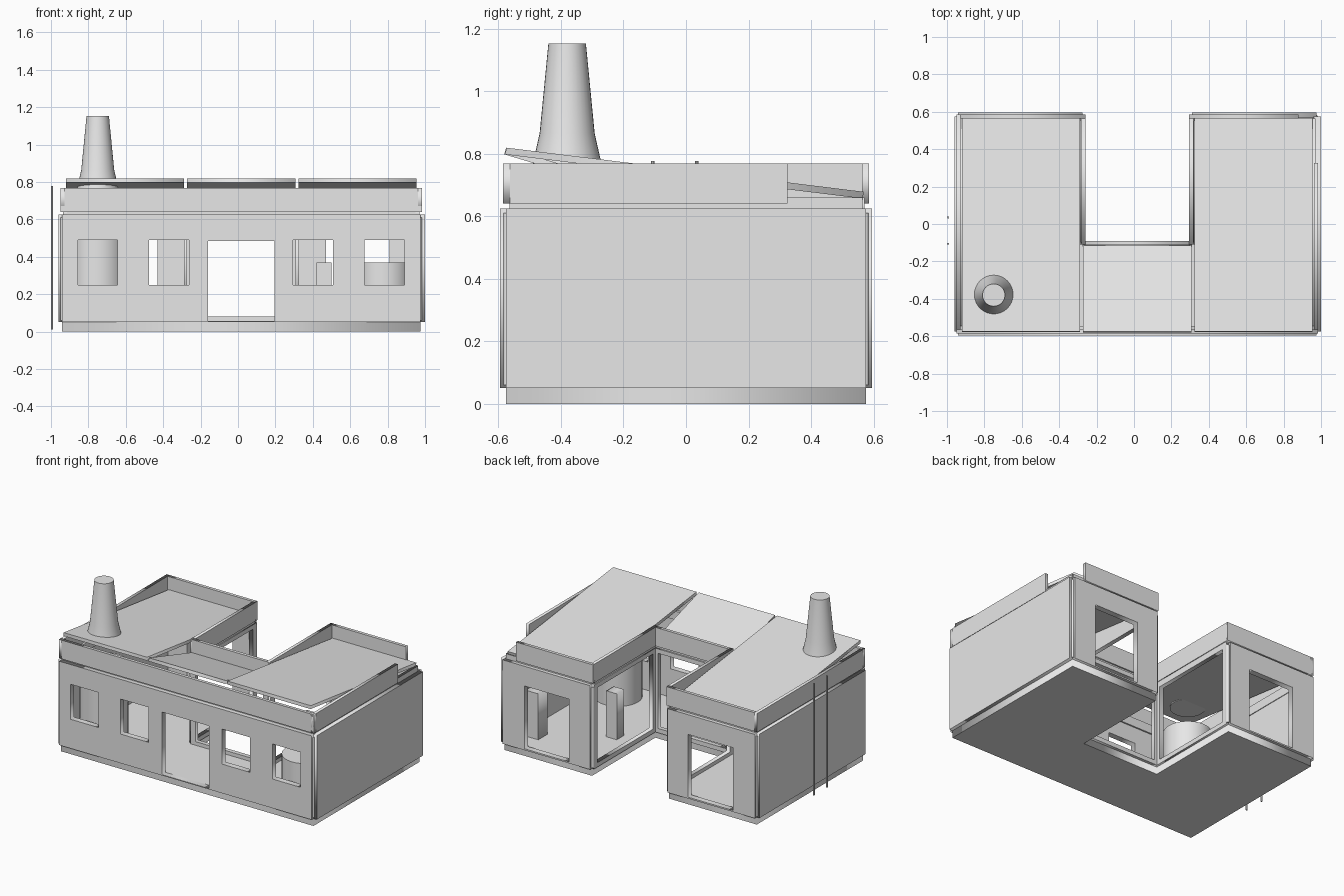
import bpy
import math
from mathutils import Matrix, Vector

cube = bpy.data.objects.get("Cube")
if cube:
    bpy.data.objects.remove(cube)

plaster = bpy.data.materials.new("pale_grey")
plaster.use_nodes = True
plaster.diffuse_color = (0.8, 0.8, 0.8, 1)
plaster.node_tree.nodes["Principled BSDF"].inputs["Base Color"].default_value = (0.8, 0.8, 0.8, 1)

# Plan limits
L, R, F, B = -0.94, 0.975, -0.575, 0.575
CL, CR, CY = -0.275, 0.31, -0.11   # courtyard edges
Z0, Z1 = 0.05, 0.625               # wall bottom and top


def add(name, mesh):
    ob = bpy.data.objects.new(name, mesh)
    bpy.context.collection.objects.link(ob)
    mesh.materials.clear()
    mesh.materials.append(plaster)
    return ob


def plate(name, loops, thick, matrix):
    """Extruded outline; loops after the first are holes."""
    cu = bpy.data.curves.new(name, 'CURVE')
    cu.dimensions = '2D'
    cu.fill_mode = 'BOTH'
    cu.extrude = thick / 2
    for pts in loops:
        sp = cu.splines.new('POLY')
        sp.points.add(len(pts) - 1)
        for p, (u, v) in zip(sp.points, pts):
            p.co = (u, v, 0, 1)
        sp.use_cyclic_u = True
    tmp = bpy.data.objects.new(name + "_outline", cu)
    mesh = bpy.data.meshes.new_from_object(tmp)
    bpy.data.objects.remove(tmp)
    mesh.transform(matrix)
    return add(name, mesh)


def rect(u0, u1, v0, v1):
    return [(u0, v0), (u1, v0), (u1, v1), (u0, v1)]


def wall_x(name, x0, x1, y0, y1, holes=(), z0=Z0, z1=Z1):
    """Upright panel running along x."""
    m = Matrix.Translation((0, (y0 + y1) / 2, 0)) @ Matrix.Rotation(math.pi / 2, 4, 'X')
    return plate(name, [rect(x0, x1, z0, z1)] + [rect(*h) for h in holes], y1 - y0, m)


def wall_y(name, y0, y1, x0, x1, holes=(), z0=Z0, z1=Z1):
    """Upright panel running along y."""
    m = Matrix(((0, 0, 1, (x0 + x1) / 2), (1, 0, 0, 0), (0, 1, 0, 0), (0, 0, 0, 1)))
    return plate(name, [rect(y0, y1, z0, z1)] + [rect(*h) for h in holes], x1 - x0, m)


def lathe(name, profile, x, y, sides=32):
    verts, faces = [], []
    for r, z in profile:
        for i in range(sides):
            a = math.tau * i / sides
            verts.append((x + r * math.cos(a), y + r * math.sin(a), z))
    for k in range(len(profile) - 1):
        for i in range(sides):
            a, b = k * sides + i, k * sides + (i + 1) % sides
            faces.append((a, b, b + sides, a + sides))
    faces.append(tuple(reversed(range(sides))))
    faces.append(tuple(range(len(verts) - sides, len(verts))))
    mesh = bpy.data.meshes.new(name)
    mesh.from_pydata(verts, [], faces)
    ob = add(name, mesh)
    bpy.ops.object.select_all(action='DESELECT')
    ob.select_set(True)
    bpy.context.view_layer.objects.active = ob
    bpy.ops.object.shade_smooth_by_angle(angle=math.radians(35))
    return ob


def roof(name, x0, x1, y0, y1, z0, z1):
    """Sloping slab; z0 and z1 are the top heights at y0 and y1."""
    run = Vector((0, y1 - y0, z1 - z0))
    tilt = math.atan2(run.z, run.y)
    m = Matrix.Translation((0, y0, z0)) @ Matrix.Rotation(tilt, 4, 'X') @ Matrix.Translation((0, 0, -0.011))
    return plate(name, [rect(x0, x1, 0, run.length)], 0.022, m)


# U-shaped foundation
outline = [(L, F), (R, F), (R, B), (CR, B), (CR, CY), (CL, CY), (CL, B), (L, B)]
plate("foundation", [outline], 0.055, Matrix.Translation((0, 0, 0.0275)))

# Front wall with a doorway and four windows
windows = [(x, x + 0.212, 0.25, 0.49) for x in (-0.855, -0.475, 0.295, 0.677)]
wall_x("front_wall", L, R, -0.595, -0.555, windows + [(-0.16, 0.195, 0.056, 0.485)])

# Outer side walls
wall_y("right_end_wall", F, B, L - 0.02, L + 0.02)
wall_y("left_end_wall", F, B, R - 0.015, R + 0.025)

# Wing back walls with doorways
wall_x("right_wing_back_wall", L, CL, 0.555, 0.595, [(-0.775, -0.43, 0.06, 0.49)])
wall_x("left_wing_back_wall", CR, R, 0.555, 0.595, [(0.47, 0.81, 0.06, 0.49)])

# Open courtyard frames
side_hole = [(-0.065, 0.535, 0.08, 0.595)]
wall_y("right_courtyard_frame", CY, B, CL - 0.015, CL + 0.015, side_hole)
wall_y("left_courtyard_frame", CY, B, CR - 0.015, CR + 0.015, side_hole)
wall_x("middle_courtyard_frame", CL, CR, CY - 0.01, CY + 0.02, [(-0.24, 0.275, 0.08, 0.595)])

# Corner posts beside the wall panels
for i, (x, y) in enumerate([(L, F), (R, F), (R, B), (L, B), (CL, B), (CR, B)]):
    lathe(f"corner_post_{i + 1}", [(0.013, 0.06), (0.013, 0.61)], x - 0.004 * (1 if x > 0 else -1),
          y * 0.995, 12)

# Recessed band between walls and parapet
for name, y in (("front_band", F + 0.02), ("middle_band", CY)):
    x0, x1 = (L, R) if y < -0.5 else (CL, CR)
    wall_x(name, x0 + 0.01, x1 - 0.01, y - 0.01, y + 0.01, z0=0.6, z1=0.66)
for name, x, y0 in (("right_band", L + 0.015, F), ("left_band", R - 0.015, F),
                    ("right_inner_band", CL, CY), ("left_inner_band", CR, CY)):
    wall_y(name, y0 + 0.01, B - 0.01, x - 0.01, x + 0.01, z0=0.6, z1=0.66)
for name, x0, x1 in (("right_back_band", L, CL), ("left_back_band", CR, R)):
    wall_x(name, x0 + 0.01, x1 - 0.01, 0.55, 0.57, z0=0.6, z1=0.66)

# Parapet, left open at one back corner
P = dict(z0=0.64, z1=0.768)
wall_x("front_parapet", L - 0.01, R + 0.01, -0.585, -0.563, **P)
wall_y("right_parapet", -0.585, 0.585, L - 0.01, L + 0.012, **P)
wall_y("left_parapet", -0.585, 0.325, R - 0.012, R + 0.01, **P)
wall_x("right_back_parapet", L, CL + 0.015, 0.563, 0.585, **P)
wall_x("left_back_parapet", CR - 0.015, 0.88, 0.563, 0.585, **P)
wall_y("right_inner_parapet", CY, 0.585, CL - 0.007, CL + 0.015, **P)
wall_y("left_inner_parapet", CY, 0.585, CR - 0.015, CR + 0.007, **P)
wall_x("middle_parapet", CL, CR, CY - 0.002, CY + 0.02, **P)

# Three sloping roof slabs
roof("right_roof", -0.92, -0.288, -0.575, 0.568, 0.819, 0.678)
roof("middle_roof", -0.272, 0.307, -0.575, -0.115, 0.819, 0.68)
roof("left_roof", 0.323, 0.955, -0.575, 0.568, 0.819, 0.678)

# Chimney above its furnace
lathe("chimney", [(0.11, 0.765), (0.106, 0.785), (0.088, 0.865), (0.06, 1.152)], -0.75, -0.38)
lathe("furnace", [(0.152, 0.05), (0.152, 0.585)], -0.75, -0.38)

# Round counter and small cabinets inside
lathe("round_counter", [(0.15, 0.05), (0.15, 0.37)], 0.78, -0.38)
wall_x("cabinet", 0.42, 0.5, 0.07, 0.15, z0=0.05, z1=0.37)
wall_x("back_cabinet", 0.82, 0.92, 0.33, 0.43, z0=0.05, z1=0.37)

# Thin pipes beside the right end wall
for i, y in enumerate((-0.106, 0.035)):
    lathe(f"pipe_{i + 1}", [(0.006, 0.01), (0.006, 0.777)], -0.994, y, 10)
